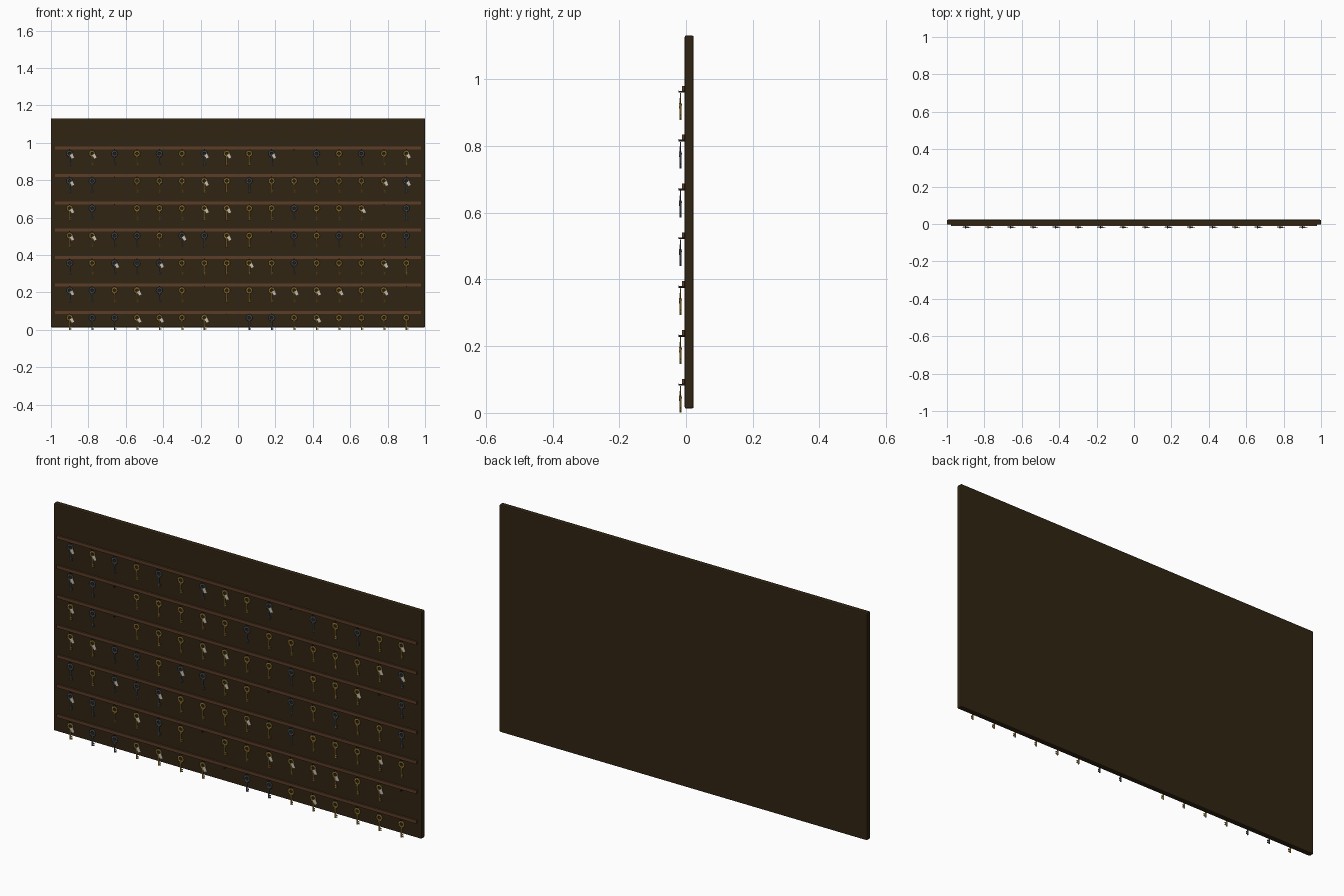
import bpy, bmesh, math
from mathutils import Matrix, Vector

if "Cube" in bpy.data.objects:
    bpy.data.objects.remove(bpy.data.objects["Cube"])


def material(name, rgb):
    m = bpy.data.materials.new(name)
    m.diffuse_color = (*rgb, 1)
    m.use_nodes = True
    m.node_tree.nodes["Principled BSDF"].inputs["Base Color"].default_value = m.diffuse_color
    return m


WOOD = material("dark wood", (0.030, 0.018, 0.006))
RAIL = material("rail wood", (0.105, 0.045, 0.020))
IRON = material("dark iron", (0.035, 0.035, 0.038))
BRASS = material("brass", (0.56, 0.33, 0.06))
STEEL = material("steel", (0.12, 0.145, 0.175))
PAPER = material("paper tag", (0.60, 0.54, 0.42))


def add_box(bm, centre, size, turn=0):
    mat = (Matrix.Translation(centre) @ Matrix.Rotation(turn, 4, 'Y')
           @ Matrix.Diagonal((*size, 1)))
    bmesh.ops.create_cube(bm, size=1, matrix=mat)


def add_rod(bm, a, b, r, sides=8):
    a, b = Vector(a), Vector(b)
    rot = (b - a).to_track_quat('Z', 'Y').to_matrix().to_4x4()
    bmesh.ops.create_cone(bm, cap_ends=True, segments=sides, radius1=r, radius2=r,
                          depth=(b - a).length,
                          matrix=Matrix.Translation((a + b) / 2) @ rot)


def add_ring(bm, z, major, minor, flat, n=14, k=6):
    """Upright ring facing the front, squashed in depth."""
    grid = []
    for i in range(n):
        a = 2 * math.pi * i / n
        row = []
        for j in range(k):
            b = 2 * math.pi * j / k
            r = major + minor * math.cos(b)
            row.append(bm.verts.new((r * math.cos(a), flat * math.sin(b), z + r * math.sin(a))))
        grid.append(row)
    for i in range(n):
        for j in range(k):
            p, q = grid[i], grid[(i + 1) % n]
            bm.faces.new((p[j], q[j], q[(j + 1) % k], p[(j + 1) % k]))


def finish(bm, name, mat):
    bmesh.ops.recalc_face_normals(bm, faces=bm.faces)
    me = bpy.data.meshes.new(name)
    bm.to_mesh(me)
    bm.free()
    me.materials.append(mat)
    return me


def place(me, name, loc=(0, 0, 0)):
    ob = bpy.data.objects.new(name, me)
    ob.location = loc
    bpy.context.collection.objects.link(ob)
    return ob


def key_mesh(name, mat):
    """Old-fashioned key, origin at the hook it hangs from."""
    bm = bmesh.new()
    add_ring(bm, -0.020, 0.0125, 0.0052, 0.0025)
    add_rod(bm, (0, 0, -0.033), (0, 0, -0.084), 0.0033)
    add_rod(bm, (0, 0, -0.037), (0, 0, -0.041), 0.0050)
    add_box(bm, (0.006, 0, -0.070), (0.009, 0.003, 0.005))
    add_box(bm, (0.006, 0, -0.079), (0.009, 0.003, 0.005))
    return finish(bm, name, mat)


# Back board with softened edges
bm = bmesh.new()
add_box(bm, (0, 0.0095, 0.572), (2.0, 0.027, 1.118))
board = place(finish(bm, "board", WOOD), "board")
bev = board.modifiers.new("soft edges", 'BEVEL')
bev.width, bev.segments = 0.005, 2

# Shared part meshes
bm = bmesh.new()
add_box(bm, (0, -0.0075, 0), (1.956, 0.009, 0.016))
rail_me = finish(bm, "rail", RAIL)

bm = bmesh.new()
add_rod(bm, (0, -0.002, 0), (0, -0.023, 0), 0.0028)
add_box(bm, (0, -0.022, 0.001), (0.005, 0.002, 0.006))
hook_me = finish(bm, "hook", IRON)

bm = bmesh.new()
add_box(bm, (0.013, -0.0035, -0.034), (0.018, 0.0015, 0.026), math.radians(-25))
tag_me = finish(bm, "tag", PAPER)

keys = {'g': key_mesh("brass_key", BRASS), 's': key_mesh("steel_key", STEEL)}

# Layout, bottom row first: g brass, s steel, capital = with tag, dot = empty hook
ROWS = ["GssGGgG.ssgGgggg",
        "SsgGsg.ggGGGGgG.",
        "sgSsSgggGgsgggGg",
        "GGssgSsGg.sgsggs",
        "Gs.gggGGggsggG.s",
        "Ss.gggGgsgggggGS",
        "SGsgsgSGgS.sgsgG"]

for r, row in enumerate(ROWS):
    z = 0.094 + 0.1463 * r
    place(rail_me, "rail", (0, 0, z))
    for c, kind in enumerate(row):
        x, hz = -0.9 + 0.12 * c, z - 0.0095
        place(hook_me, "hook", (x, 0, hz))
        if kind != '.':
            me = keys[kind.lower()]
            place(me, me.name, (x, -0.0165, hz))
            if kind.isupper():
                place(tag_me, "paper_tag", (x, -0.0165, hz))
